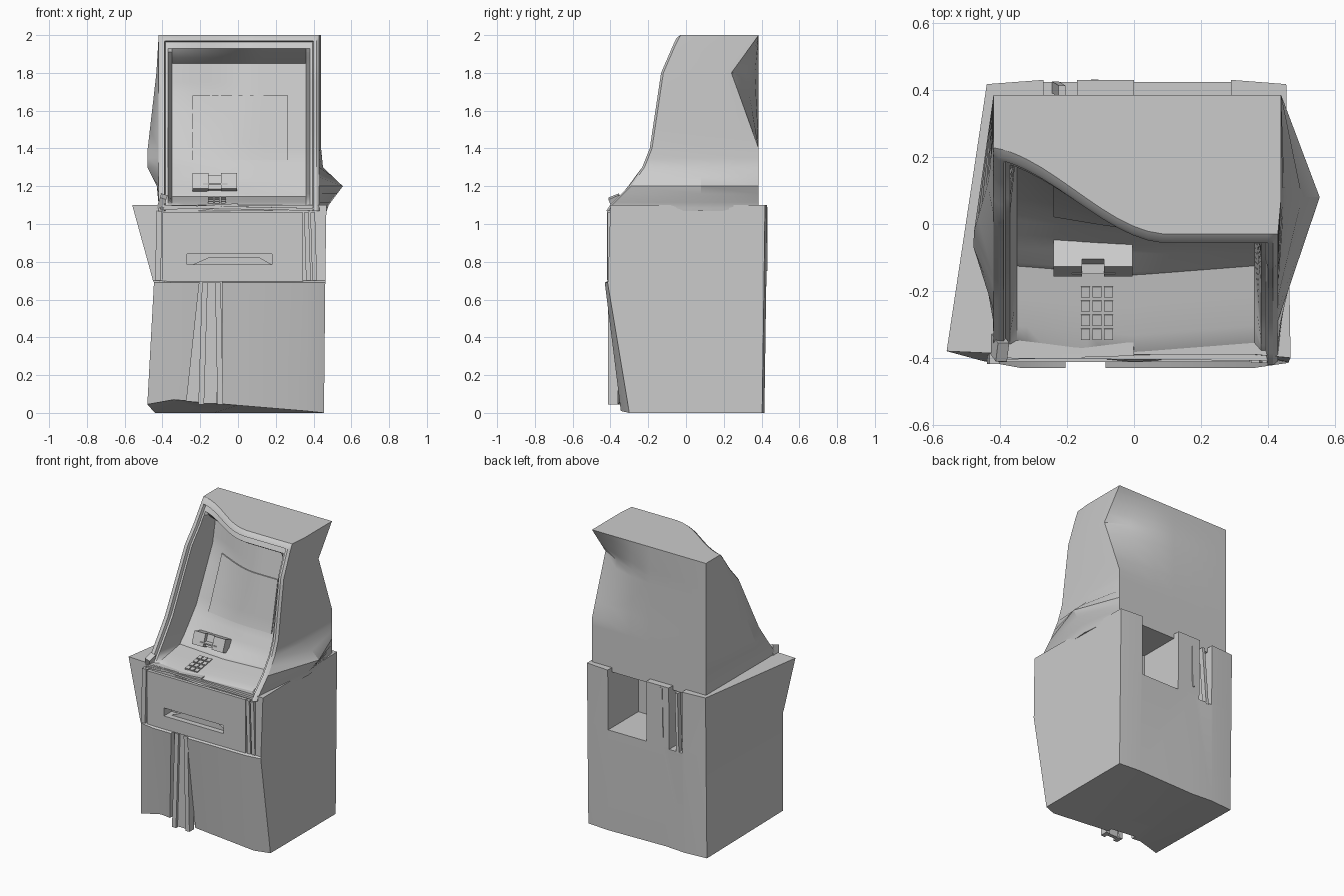
import bpy, bmesh, math
from mathutils import Vector, Euler

if "Cube" in bpy.data.objects:
    bpy.data.objects.remove(bpy.data.objects["Cube"])


def finish(name, bm, angle=30):
    bm.normal_update()
    bmesh.ops.recalc_face_normals(bm, faces=bm.faces)
    if bm.calc_volume(signed=True) < 0:
        bmesh.ops.reverse_faces(bm, faces=bm.faces)
    me = bpy.data.meshes.new(name)
    bm.to_mesh(me)
    bm.free()
    ob = bpy.data.objects.new(name, me)
    bpy.context.collection.objects.link(ob)
    bpy.ops.object.select_all(action='DESELECT')
    ob.select_set(True)
    bpy.context.view_layer.objects.active = ob
    if angle:
        bpy.ops.object.shade_smooth_by_angle(angle=math.radians(angle))
    return ob


def loft(name, rows, angle=30):
    """Skin closed loops stacked upwards and cap both ends."""
    bm = bmesh.new()
    vs = [[bm.verts.new(p) for p in row] for row in rows]
    n = len(rows[0])
    for a, b in zip(vs, vs[1:]):
        for i in range(n):
            j = (i + 1) % n
            bm.faces.new((a[i], a[j], b[j], b[i]))
    caps = [bm.faces.new(vs[0][::-1]), bm.faces.new(vs[-1])]
    bm.normal_update()
    bmesh.ops.triangulate(bm, faces=caps)
    return finish(name, bm, angle)


def box(name, x, y, z, rot=(0, 0, 0)):
    bm = bmesh.new()
    bmesh.ops.create_cube(bm, size=1)
    c = Vector(((x[0] + x[1]) / 2, (y[0] + y[1]) / 2, (z[0] + z[1]) / 2))
    s = Vector((x[1] - x[0], y[1] - y[0], z[1] - z[0]))
    r = Euler(rot).to_matrix()
    for v in bm.verts:
        v.co = c + r @ (v.co * s)
    return finish(name, bm, 0)


def prism(name, pts, y0, y1):
    """Extrude an x-z outline along y."""
    return loft(name, [[(x, y, z) for x, z in pts] for y in (y0, y1)], 0)


def volume(me):
    bm = bmesh.new()
    bm.from_mesh(me)
    v = bm.calc_volume()
    bm.free()
    return v


def cut(ob, cutter):
    """Boolean difference, keeping the first solver that gives a sane volume."""
    cutter.hide_render = True
    v0 = volume(ob.data)
    m = ob.modifiers.new('cut', 'BOOLEAN')
    m.object, m.operation = cutter, 'DIFFERENCE'
    for solver in ('EXACT', 'MANIFOLD', 'FLOAT'):
        m.solver = solver
        dg = bpy.context.evaluated_depsgraph_get()
        dg.update()
        me = bpy.data.meshes.new_from_object(ob.evaluated_get(dg))
        if .5 * v0 < volume(me) < v0 * 1.01:
            ob.data = me
            break
    ob.modifiers.remove(m)
    bpy.data.objects.remove(cutter)


def interp(t, pts):
    if t <= pts[0][0]:
        return pts[0][1]
    for (a, u), (b, v) in zip(pts, pts[1:]):
        if t <= b:
            return u + (v - u) * (t - a) / (b - a)
    return pts[-1][1]


def clamp(t):
    return max(0, min(1, t))


# Upper housing surfaces: the left half of the front is crushed backwards
RIGHT = [(1.07, -.41), (1.1, -.39), (1.2, -.29), (1.3, -.22), (1.4, -.18),
         (1.6, -.15), (1.8, -.12), (1.95, -.055), (2, -.03)]
LEFT = [(1.07, -.40), (1.1, -.37), (1.34, -.19), (1.75, .03), (1.85, .12), (2, .23)]
PANEL = [(1.07, -.40), (1.1, -.36), (1.115, -.31), (1.145, -.13), (1.35, -.02),
         (1.7, .05), (1.85, .08), (2, .1)]
XL, XR, BACK = -.42, .43, .385


def whole(x):
    t = clamp((x + .45) / .55)
    return t * t * (3 - 2 * t)


def rim_y(x, z):
    w = whole(x)
    return interp(z, LEFT) * (1 - w) + interp(z, RIGHT) * w


def panel_y(x, z):
    y = interp(z, PANEL) + (1 - whole(x)) * .18 * clamp((z - 1.15) / .55)
    return max(y, rim_y(x, z) + .02)


def front_y(x, z):
    d = min(x - XL, XR - x)
    edge = min(d, 2 - z)
    bead = interp(edge, [(0, 0), (.015, -.012), (.03, -.012), (.036, .012), (.05, .012)])
    t = clamp((d - .05) / .02) * clamp((2 - z - .07) / .08)
    r = rim_y(x, z)
    y = r + bead + t * (panel_y(x, z) - r)
    if z < 1.17:
        y -= t * .035 * (1 - abs(x) / .45)
    return y


# Upper housing with framed screen recess, side spike and dented corner
ins = [0, .015, .03, .036, .05, .07]
xs = [XR - d for d in ins] + [.31 - .045 * i for i in range(15)] + [XL + d for d in reversed(ins)]
zs = [1.07, 1.085, 1.1, 1.115, 1.13, 1.145, 1.16, 1.2, 1.25, 1.3, 1.35, 1.4, 1.5, 1.6, 1.7,
      1.75, 1.8, 1.85, 1.88, 1.91, 1.93, 1.95, 1.964, 1.97, 1.985, 2]
rows = []
for z in zs:
    dent = interp(z, [(1.4, 0), (1.8, 1), (2, 0)])
    spike = interp(z, [(1.07, .03), (1.1, .04), (1.2, .115), (1.3, .01), (1.4, 0)])
    bulge = interp(z, [(1.1, .0), (1.2, .01), (1.3, .06), (1.4, .058), (1.8, .012), (2, 0)])
    fl = front_y(XL, z)
    row = [(XL, BACK, z), (0, BACK, z), (.15, BACK - .02 * dent, z), (.3, BACK - .07 * dent, z),
           (.44, BACK - .145 * dent, z), (.44 + spike, .08, z)]
    row += [(x, front_y(x, z), z) for x in xs]
    row.append((XL - bulge, fl + .25 * (BACK - fl), z))
    rows.append(row)
loft('upper_housing', rows, 28)


def patch(name, x0, x1, z0, z1, off):
    """Thin plate following the recess surface."""
    n = 8
    rows = []
    for j in range(n + 1):
        z = z0 + (z1 - z0) * j / n
        px = [x0 + (x1 - x0) * i / n for i in range(n + 1)]
        rows.append([(x, front_y(x, z) - off, z) for x in px] +
                    [(x, front_y(x, z) + .015, z) for x in reversed(px)])
    return loft(name, rows)


patch('screen', -.24, .265, 1.34, 1.68, .008)

# Card reader: two blocks joined by a slot bar
for i, x in enumerate((-.24, -.09)):
    box(f'card_reader_block_{i}', (x, x + .085), (-.145, -.05), (1.17, 1.255), (-.35, 0, 0))
box('card_reader_base', (-.16, -.085), (-.12, -.05), (1.17, 1.25), (-.35, 0, 0))
box('card_reader_slot', (-.185, -.055), (-.15, -.12), (1.207, 1.216))

# Keypad buttons on the sloping shelf
for r in range(4):
    for c in range(3):
        x, y = -.158 + .034 * c, -.345 + .042 * r
        z = 1.117 + .03 * (y + .32) / .18
        box(f'key_{r}_{c}', (x, x + .027), (y, y + .033), (z - .01, z + .008), (.165, 0, 0))


# Lower cabinet: front left corner pulled outwards at the top, floor raised at the front
def base_row(back, left, front, fr, z, lift=(0, 0, 0, 0, 0)):
    (lx, ly), (rx, ry) = left, fr
    return [(-.44, back - .012, z), (-.28, back, z), (-.13, back - .012 * (z < .1), z), (.3, back, z),
            (.455, back - .012, z), (rx, ry, z + lift[0]), (.36, front, z + lift[1]),
            (.0, front, z + lift[2]), (-.34, front, z + lift[3]), (lx, ly, z + lift[4])]


body = loft('lower_cabinet', [
    base_row(.415, (-.48, -.36), -.345, (.455, -.30), 0, (0, .01, .04, .07, .045)),
    base_row(.425, (-.445, -.41), -.43, (.462, -.415), .69),
    base_row(.425, (-.45, -.41), -.398, (.462, -.413), .70),
    base_row(.43, (-.56, -.38), -.39, (.468, -.40), 1.1)], 20)
cut(body, box('rear_window', (0, .29), (.1, .6), (.69, 1.3)))
cut(body, box('rear_slit', (-.27, -.17), (.1, .6), (.68, 1.3)))
cut(body, prism('door_tear', [(-.205, .685), (-.29, -.1), (-.08, -.1), (-.085, .75), (-.205, .75)], -.6, -.31))

# Bent strips hanging in the rear slit and the torn door
box('rear_bent_strip', (-.235, -.215), (.385, .42), (.67, 1.07), (.03, .05, 0))
box('rear_thin_strip', (-.125, -.11), (.40, .432), (.75, 1.09), (0, .02, 0))
box('door_strip_wide', (-.185, -.105), (-.395, -.37), (.05, .69), (0, .02, 0))
for i, (a, b) in enumerate(((-.2, -.17), (-.115, -.085))):
    box(f'door_strip_rib_{i}', (a, b), (-.412, -.36), (.045, .69), (0, .03 - .05 * i, 0))

# Drawer front with tapered dispensing slot
drawer = box('drawer_front', (-.40, .345), (-.412, -.37), (.695, 1.06))
for ob in (drawer, body):
    cut(ob, box('slot_cutter', (-.27, .18), (-.6, -.33), (.785, .84)))
prism('slot_tray', [(-.24, .785), (.18, .785), (.11, .825), (-.15, .825)], -.375, -.33)
box('drawer_post_left', (-.435, -.405), (-.418, -.37), (.70, 1.07), (0, .02, 0))
for i in range(2):
    box(f'drawer_post_right_{i}', (.355 + .033 * i, .38 + .033 * i), (-.415, -.37), (.70, 1.06), (0, -.03, 0))

# Crumpled lip trim between housing and cabinet
box('lip_trim', (-.40, .42), (-.405, -.35), (1.078, 1.092), (0, .02, -.01))
box('lip_trim_bent', (-.41, .0), (-.40, -.36), (1.085, 1.097), (0, -.06, .03))
box('lip_shard', (-.42, -.385), (-.40, -.34), (1.08, 1.15), (.4, .3, 0))
